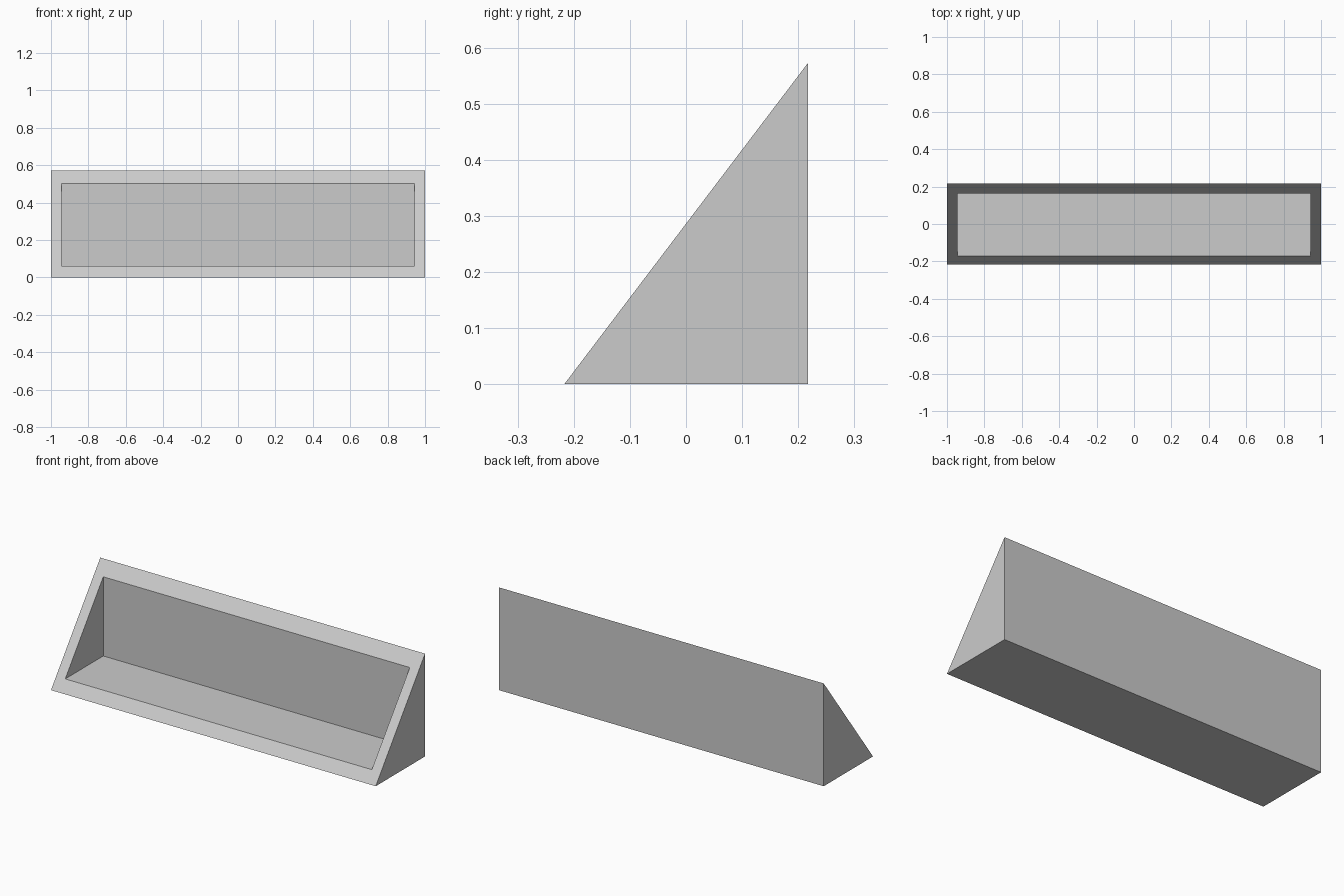
import bpy
import bmesh

cube = bpy.data.objects.get("Cube")
if cube:
    bpy.data.objects.remove(cube, do_unlink=True)

DEPTH, HEIGHT = 0.217, 0.572
SLOPE = HEIGHT / (2 * DEPTH)

grey = bpy.data.materials.new("plain grey")
grey.use_nodes = True
colour = (0.6, 0.6, 0.6, 1)
grey.diffuse_color = colour
grey.node_tree.nodes["Principled BSDF"].inputs["Base Color"].default_value = colour


def open_wedge(bm, half_width, back, floor):
    """Triangular prism without its sloping face; returns the four rim corners."""
    front = floor / SLOPE - DEPTH
    top = (back + DEPTH) * SLOPE
    profile = [(front, floor), (back, floor), (back, top)]
    left, right = ([bm.verts.new((x, y, z)) for y, z in profile]
                   for x in (half_width, -half_width))
    bm.faces.new(left)
    bm.faces.new(right)
    for i in range(2):
        bm.faces.new((left[i], left[i + 1], right[i + 1], right[i]))
    return [left[0], left[2], right[2], right[0]]


# Outer shell and wedge-shaped hollow
bm = bmesh.new()
outer = open_wedge(bm, 1.0, DEPTH, 0.0)
inner = open_wedge(bm, 0.944, 0.163, 0.06)

# Sloping rim between them
for i in range(4):
    bm.faces.new((outer[i - 1], outer[i], inner[i], inner[i - 1]))
bmesh.ops.recalc_face_normals(bm, faces=bm.faces)

mesh = bpy.data.meshes.new("wedge_trough")
bm.to_mesh(mesh)
bm.free()
mesh.materials.append(grey)
trough = bpy.data.objects.new("wedge_trough", mesh)
bpy.context.collection.objects.link(trough)
